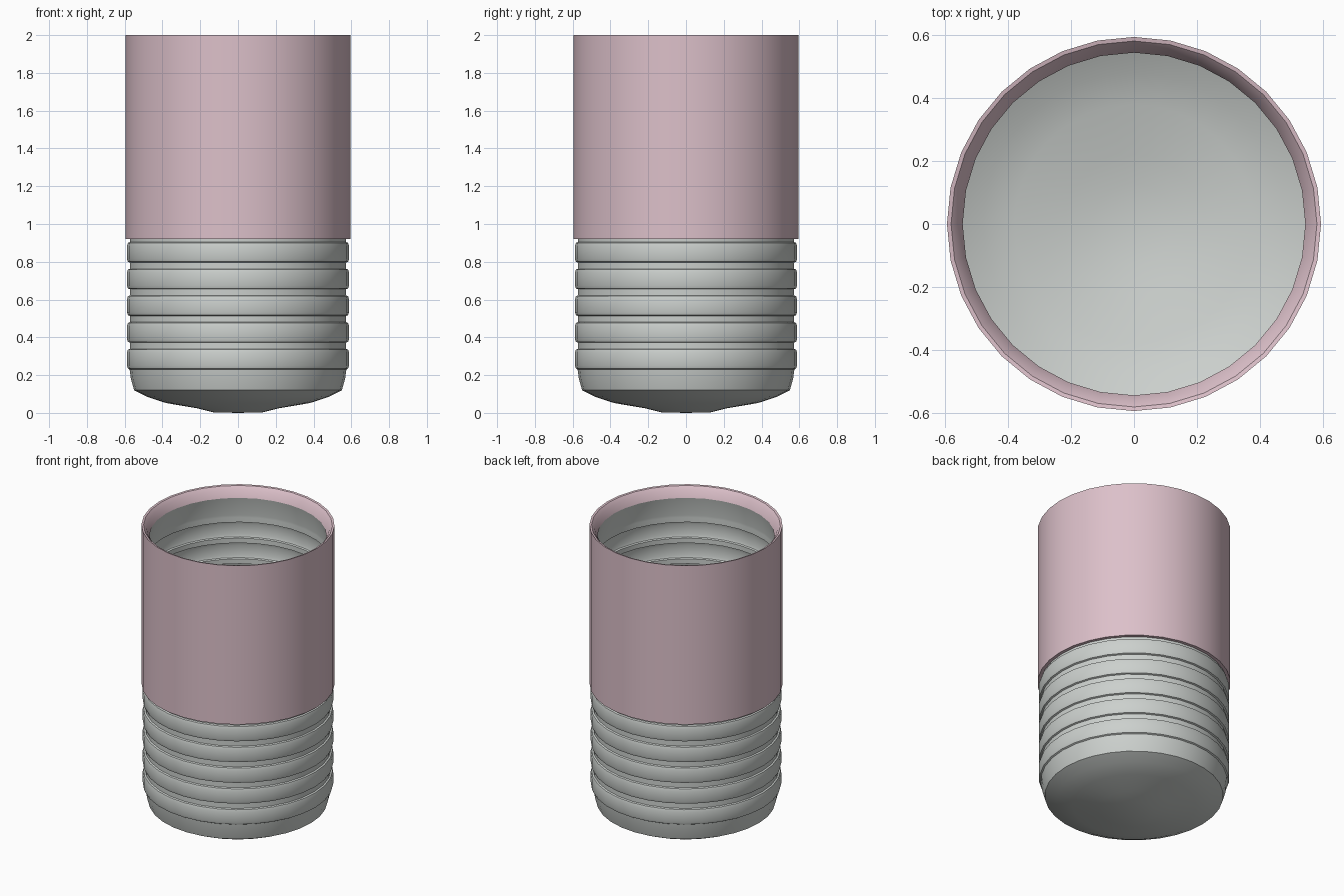
import bpy, math

if "Cube" in bpy.data.objects:
    bpy.data.objects.remove(bpy.data.objects["Cube"])

SIDES = 32


def material(name, rgb):
    m = bpy.data.materials.new(name)
    m.diffuse_color = (*rgb, 1)
    m.use_nodes = True
    m.node_tree.nodes["Principled BSDF"].inputs["Base Color"].default_value = m.diffuse_color
    return m


def lathe(name, profile, mat):
    """Spin a (radius, z) profile around z; radius 0 becomes one pole vertex."""
    verts, rings, faces = [], [], []
    for r, z in profile:
        n = SIDES if r > 0 else 1
        rings.append([len(verts) + i for i in range(n)])
        verts += [(r * math.cos(2 * math.pi * i / SIDES),
                   r * math.sin(2 * math.pi * i / SIDES), z) for i in range(n)]
    for a, b in zip(rings, rings[1:]):
        for i in range(SIDES):
            j = (i + 1) % SIDES
            if len(a) == 1:
                faces.append((a[0], b[j], b[i]))
            else:
                faces.append((a[i], a[j], b[j], b[i]))
    me = bpy.data.meshes.new(name)
    me.from_pydata(verts, [], faces)
    me.materials.append(mat)
    ob = bpy.data.objects.new(name, me)
    bpy.context.collection.objects.link(ob)
    bpy.context.view_layer.objects.active = ob
    ob.select_set(True)
    bpy.ops.object.shade_smooth_by_angle(angle=math.radians(35))
    ob.select_set(False)
    return ob


pink = material("dusty pink", (0.72, 0.53, 0.59))
grey = material("pale grey", (0.60, 0.63, 0.61))

# ribbed liner: shallow rounded base, then evenly spaced bands up to the rim
profile = [(0, 0), (0.13, 0.003), (0.22, 0.025), (0.38, 0.052), (0.48, 0.085),
           (0.55, 0.12), (0.567, 0.18), (0.574, 0.23)]
for k in range(11):
    z = 0.235 + 0.1413 * k
    profile += [(0.583, z), (0.588, z + 0.015), (0.588, z + 0.083),
                (0.583, z + 0.1), (0.573, z + 0.104), (0.573, z + 0.137)]
profile += [(0.573, 1.80), (0.545, 1.93)]
lathe("ribbed_body", profile, grey)

# smooth sleeve with a rim that slopes inwards
lathe("sleeve", [(0.574, 0.92), (0.595, 0.92), (0.595, 2.0),
                 (0.582, 1.997), (0.563, 1.975), (0.545, 1.93)], pink)
